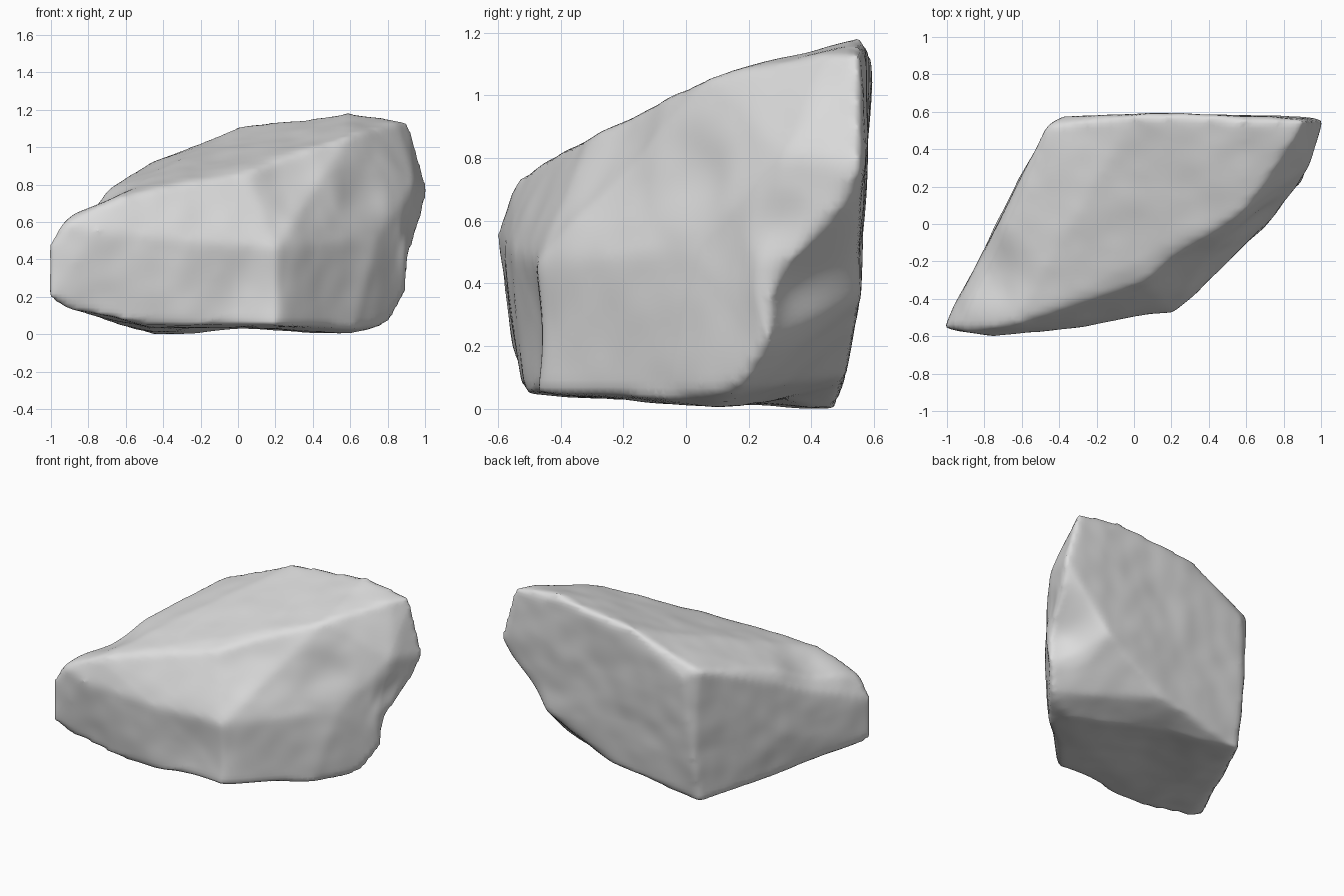
import bpy, bmesh
from mathutils import Vector, noise

cube = bpy.data.objects.get("Cube")
if cube:
    bpy.data.objects.remove(cube, do_unlink=True)

# Corner points of the chiselled block, side by side
FRONT = [(-1.01, -.55, .19), (-1.01, -.55, .46), (-.94, -.57, .59), (-.75, -.6, .55),
         (-.3, -.56, .5), (-.65, -.54, .72), (-.4, -.42, .79), (-.91, -.54, .13),
         (-.5, -.52, .05), (.21, -.475, .05), (.21, -.475, .46), (.05, -.31, .86)]
RIGHT = [(.3, -.08, .97), (.6, .08, 1.06), (.86, .45, 1.13), (.74, .02, .5),
         (.94, .32, .8), (.62, -.08, .02), (.45, -.23, .03), (.6, .1, -.005),
         (.81, .17, .06), (.9, .26, .2)]
BACK = [(.58, .56, 1.18), (.915, .56, 1.13), (1.015, .565, .78), (0, .58, 1.105),
        (.3, .595, 1.13), (.66, .555, .36), (.19, .51, .1), (-.46, .53, .92),
        (-.38, .58, .86), (-.43, .525, .3), (-.44, .48, -.01)]
LEFT = [(-.74, 0, .35), (-.7, 0, .64), (-.6, .15, .83), (-.6, 0, .05)]

# Hollows: centre, radius, push
DENTS = [((.88, .38, .42), .28, (-.03, -.08, 0)),
         ((.95, .3, .58), .14, (-.02, 0, 0)),
         ((.68, .0, .76), .22, (-.02, .02, 0)),
         ((.3, -.2, .82), .3, (-.01, .025, 0)),
         ((-.76, -.25, .72), .28, (.01, 0, -.025)),
         ((0, .15, .01), .5, (0, 0, .04)),
         ((0, -.52, .25), .36, (0, .04, 0))]


def hull_object(name, points):
    bm = bmesh.new()
    for p in points:
        bm.verts.new(p)
    result = bmesh.ops.convex_hull(bm, input=bm.verts)
    loose = {v for v in result["geom_interior"] + result["geom_unused"]
             if isinstance(v, bmesh.types.BMVert)}
    bmesh.ops.delete(bm, geom=list(loose), context="VERTS")
    bmesh.ops.recalc_face_normals(bm, faces=bm.faces)
    mesh = bpy.data.meshes.new(name)
    bm.to_mesh(mesh)
    bm.free()
    obj = bpy.data.objects.new(name, mesh)
    bpy.context.collection.objects.link(obj)
    return obj


def bake(obj):
    graph = bpy.context.evaluated_depsgraph_get()
    mesh = bpy.data.meshes.new_from_object(obj.evaluated_get(graph))
    obj.modifiers.clear()
    obj.data = mesh


# Even mesh with worn edges
rock = hull_object("boulder", FRONT + RIGHT + BACK + LEFT)
remesh = rock.modifiers.new("even_mesh", "REMESH")
remesh.mode = "VOXEL"
remesh.voxel_size = .025
worn = rock.modifiers.new("worn_edges", "SMOOTH")
worn.factor = .5
worn.iterations = 5
bake(rock)

# Hollows and gently uneven surface
verts = rock.data.vertices
normals = [v.normal.copy() for v in verts]
for v, n in zip(verts, normals):
    p = v.co.copy()
    for centre, radius, push in DENTS:
        t = max(0, 1 - (p - Vector(centre)).length / radius)
        v.co += Vector(push) * (t * t * (3 - 2 * t))
    v.co += n * (.01 * noise.noise(p * 3) + .005 * noise.noise(p * 7))

# Rest on the ground
base = min(v.co.z for v in verts)
for v in verts:
    v.co.z -= base
rock.data.update()

# Plain stone colour
stone = bpy.data.materials.new("grey_stone")
stone.use_nodes = True
colour = (.72, .72, .72, 1)
stone.diffuse_color = colour
shader = next(n for n in stone.node_tree.nodes if n.type == "BSDF_PRINCIPLED")
shader.inputs["Base Color"].default_value = colour
shader.inputs["Roughness"].default_value = .9
rock.data.materials.clear()
rock.data.materials.append(stone)
for face in rock.data.polygons:
    face.material_index = 0
    face.use_smooth = True
